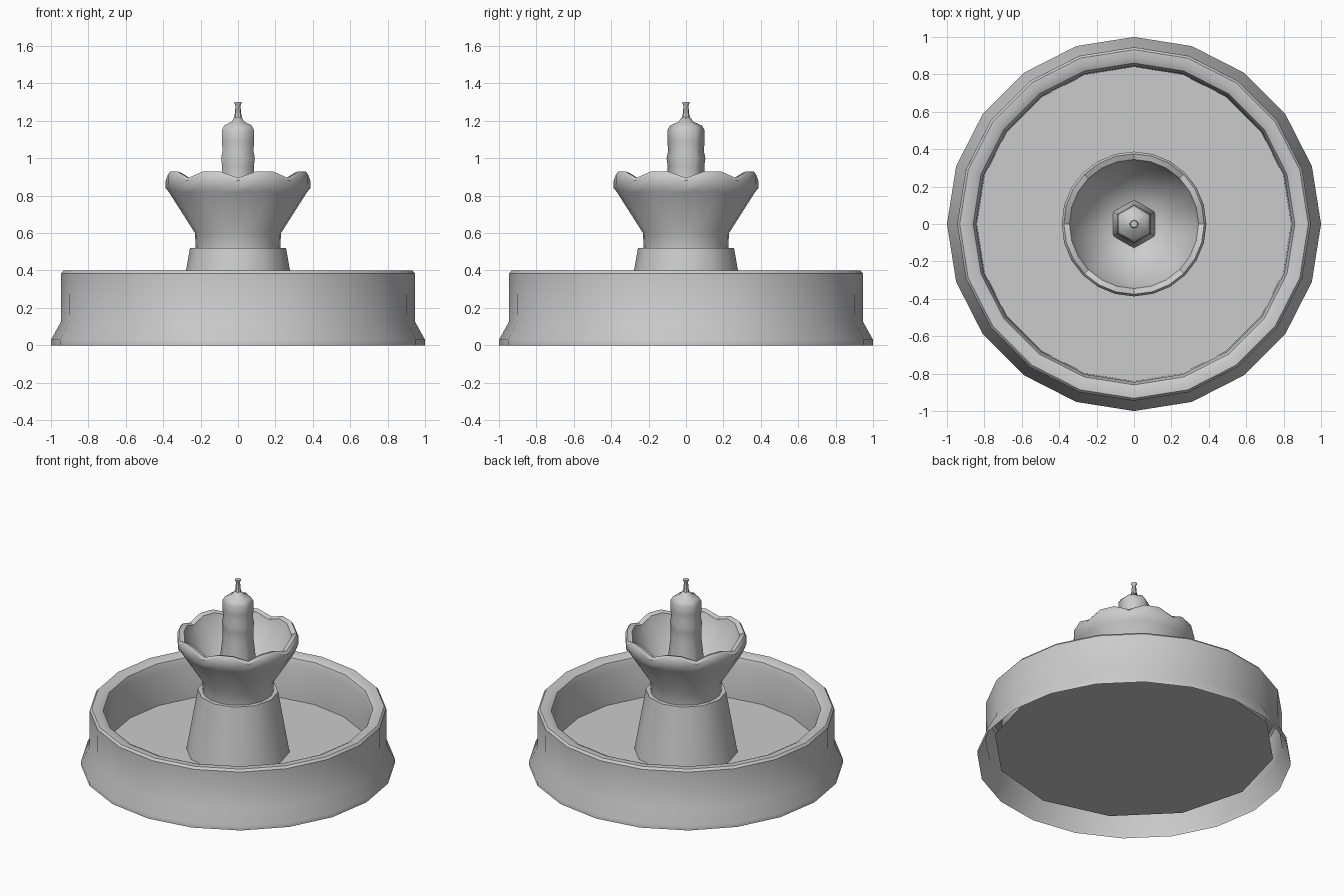
import bpy, bmesh, math

if "Cube" in bpy.data.objects:
    bpy.data.objects.remove(bpy.data.objects["Cube"])


def lathe(name, profile, sides, start=0.0, lift=None, angle=40, cap_bottom=False, cap_top=False):
    """Spin (radius, z) points round z; lift(row, column) adds a height offset."""
    bm = bmesh.new()
    rows = []
    for i, (r, z) in enumerate(profile):
        row = []
        for j in range(sides):
            a = start + 2 * math.pi * j / sides
            dz = lift(i, j) if lift else 0
            row.append(bm.verts.new((r * math.cos(a), r * math.sin(a), z + dz)))
        rows.append(row)
    for low, high in zip(rows, rows[1:]):
        for j in range(sides):
            k = (j + 1) % sides
            bm.faces.new((low[j], low[k], high[k], high[j]))
    if cap_bottom:
        bm.faces.new(rows[0][::-1])
    if cap_top:
        bm.faces.new(rows[-1])
    mesh = bpy.data.meshes.new(name)
    bm.to_mesh(mesh)
    bm.free()
    obj = bpy.data.objects.new(name, mesh)
    bpy.context.collection.objects.link(obj)
    bpy.ops.object.select_all(action='DESELECT')
    obj.select_set(True)
    bpy.context.view_layer.objects.active = obj
    bpy.ops.object.shade_smooth_by_angle(angle=math.radians(angle))
    return obj


# Basin wall: flared foot, straight side, rounded rim, inner wall
lathe("basin_wall", [(1.0, 0), (1.0, 0.03), (0.947, 0.125), (0.945, 0.385), (0.932, 0.4),
                     (0.89, 0.4), (0.86, 0.385), (0.845, 0.34), (0.84, 0.1)], 20)

# Basin floor disc, open underneath
lathe("basin_floor", [(0.9, 0.1)], 12, cap_top=True)

# Tapered pedestal
lathe("pedestal", [(0.33, 0.1), (0.257, 0.52), (0.2, 0.52)], 12, cap_top=True)

# Scalloped bowl: every third column of the rim dips
rim_dip = {3: 0.02, 4: 0.035, 5: 0.035, 6: 0.035, 7: 0.02}
lathe("bowl", [(0.225, 0.5), (0.23, 0.6), (0.37, 0.82), (0.387, 0.86), (0.387, 0.915),
               (0.375, 0.93), (0.345, 0.92), (0.33, 0.87), (0.23, 0.7), (0.1, 0.62)], 24,
      lift=lambda i, j: -rim_dip.get(i, 0) if j % 3 == 0 else 0, cap_top=True)

# Six-sided centre column
lathe("column", [(0.13, 0.62), (0.12, 0.7), (0.098, 0.9), (0.098, 0.96), (0.104, 1.0),
                 (0.095, 1.04), (0.1, 1.09), (0.1, 1.15), (0.085, 1.175),
                 (0.04, 1.195), (0.022, 1.22)], 6, start=math.pi / 2, angle=65, cap_top=True)

# Spout on top
lathe("spout", [(0.03, 1.195), (0.018, 1.23), (0.014, 1.27), (0.014, 1.285),
                (0.02, 1.292), (0.02, 1.3)], 8, cap_top=True)
